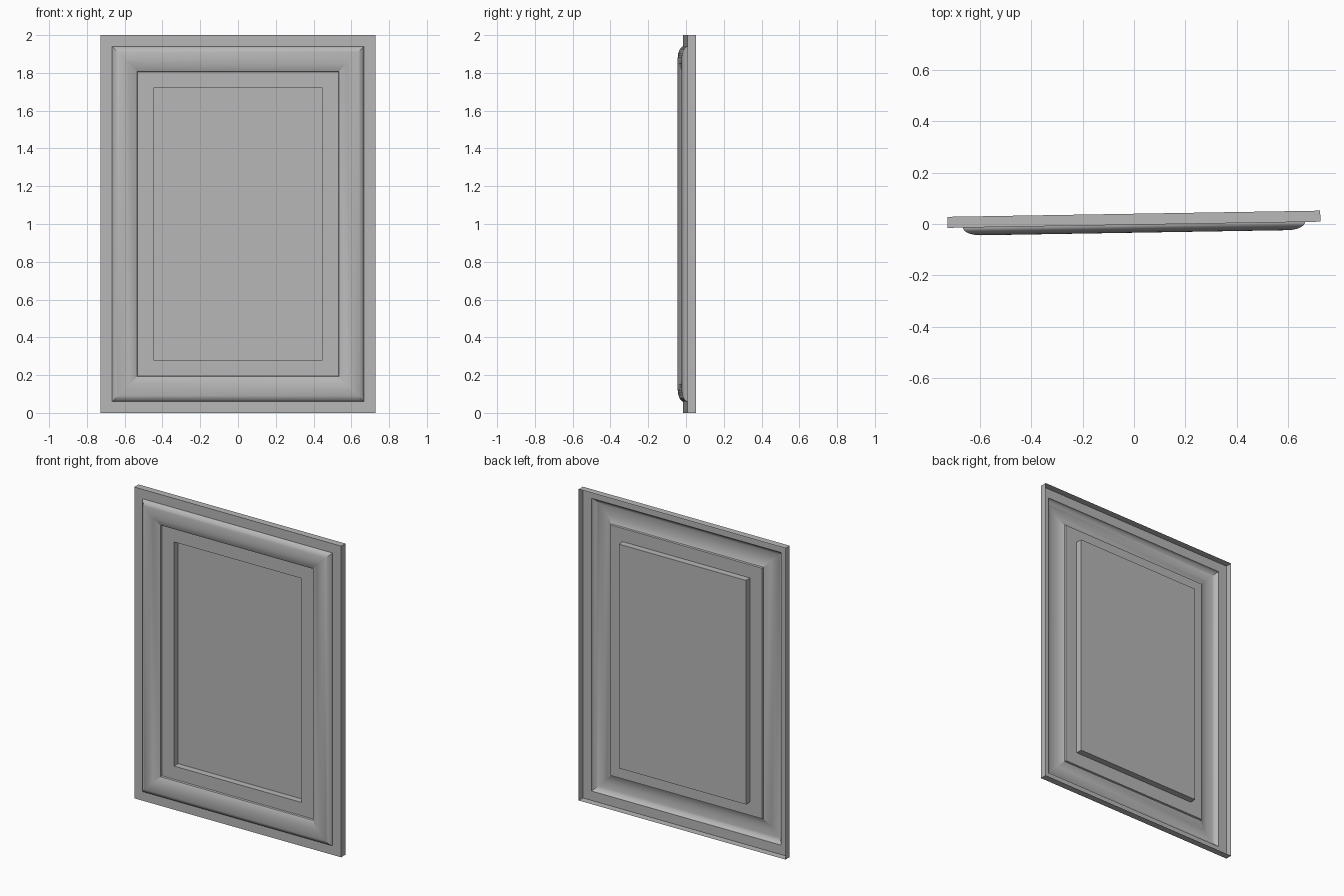
import bpy, bmesh
from math import sin, cos, pi, radians

HALF_W, HEIGHT = 0.727, 2.0
WALL = 0.043          # depth of the outer edge
CREST = 0.031         # height of the moulding in front of the rim

cube = bpy.data.objects.get("Cube")
if cube:
    bpy.data.objects.remove(cube)

grey = bpy.data.materials.new("plain_grey")
grey.use_nodes = True
colour = (0.48, 0.48, 0.48, 1)
grey.diffuse_color = colour
bsdf = grey.node_tree.nodes["Principled BSDF"]
bsdf.inputs["Base Color"].default_value = colour
bsdf.inputs["Roughness"].default_value = 0.6


def mitred_sheet(name, profile, fill=False):
    """Sweep (inset, depth) points round the rectangle; optionally close the middle."""
    bm = bmesh.new()
    rings = []
    for inset, y in profile:
        x, low, high = HALF_W - inset, inset, HEIGHT - inset
        corners = ((-x, low), (x, low), (x, high), (-x, high))
        rings.append([bm.verts.new((cx, y, cz)) for cx, cz in corners])
    for a, b in zip(rings, rings[1:]):
        for i in range(4):
            j = (i + 1) % 4
            bm.faces.new((a[i], a[j], b[j], b[i]))
    if fill:
        bm.faces.new(rings[-1])
    mesh = bpy.data.meshes.new(name)
    bm.to_mesh(mesh)
    bm.free()
    mesh.materials.append(grey)
    obj = bpy.data.objects.new(name, mesh)
    bpy.context.collection.objects.link(obj)
    # The whole door is turned very slightly about the vertical
    obj.location.y = -0.003
    obj.rotation_euler.z = radians(0.95)
    bpy.ops.object.select_all(action='DESELECT')
    obj.select_set(True)
    bpy.context.view_layer.objects.active = obj
    bpy.ops.object.shade_smooth_by_angle(angle=radians(25))
    return obj


# Outer edge and flat rim, open at the back
mitred_sheet("outer_rim", [(0, WALL), (0, 0), (0.06, 0)])

# Rounded moulding, inner slope and small step
steps = 10
arc = [(0.06 + 0.07 * (1 - cos(t)), -CREST * sin(t))
       for t in (pi / 2 * i / steps for i in range(steps + 1))]
mitred_sheet("moulding", arc + [(0.15, -0.028), (0.192, -0.010), (0.195, 0)])

# Flat inner border and recessed centre panel
mitred_sheet("inner_border", [(0.195, 0), (0.28, 0)])
mitred_sheet("centre_panel", [(0.28, 0), (0.28, WALL - 0.002)], fill=True)
